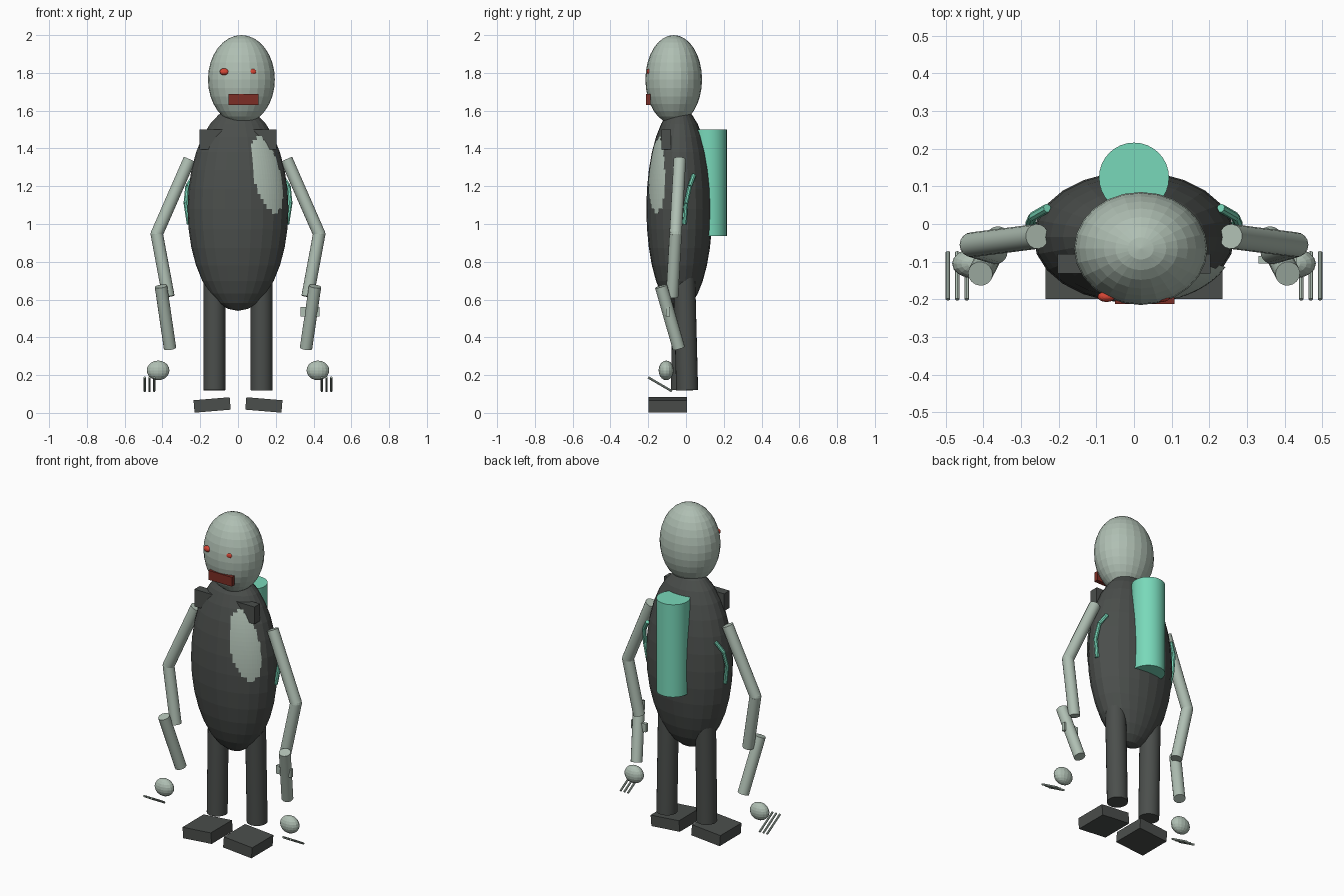
import bpy, bmesh, math
from mathutils import Vector, Matrix

cube = bpy.data.objects.get("Cube")
if cube:
    bpy.data.objects.remove(cube, do_unlink=True)


def material(name, rgb):
    m = bpy.data.materials.new(name)
    m.use_nodes = True
    m.diffuse_color = (*rgb, 1)
    m.node_tree.nodes["Principled BSDF"].inputs["Base Color"].default_value = (*rgb, 1)
    return m


SKIN = material("pale grey green", (0.43, 0.52, 0.45))
SUIT = material("charcoal", (0.07, 0.077, 0.072))
TEAL = material("teal", (0.19, 0.69, 0.49))
RED = material("red", (0.65, 0.06, 0.035))
MOUTH = material("dark red", (0.2, 0.027, 0.018))


def finish(name, bm, mat, smooth=False):
    mesh = bpy.data.meshes.new(name)
    bm.to_mesh(mesh)
    bm.free()
    mesh.materials.append(mat)
    obj = bpy.data.objects.new(name, mesh)
    bpy.context.collection.objects.link(obj)
    if smooth:
        bpy.ops.object.select_all(action="DESELECT")
        obj.select_set(True)
        bpy.context.view_layer.objects.active = obj
        bpy.ops.object.shade_smooth_by_angle(angle=math.radians(35))
    return obj


def ellipsoid_mesh(center, radii, u=24, v=16):
    bm = bmesh.new()
    mat = Matrix.Translation(center) @ Matrix.Diagonal((*radii, 1))
    bmesh.ops.create_uvsphere(bm, u_segments=u, v_segments=v, radius=1, matrix=mat)
    return bm


def ellipsoid(name, center, radii, mat, u=24, v=16):
    return finish(name, ellipsoid_mesh(center, radii, u, v), mat)


def box(name, center, size, mat, roll=0):
    bm = bmesh.new()
    m = Matrix.Translation(center) @ Matrix.Rotation(roll, 4, "Y") @ Matrix.Diagonal((*size, 1))
    bmesh.ops.create_cube(bm, size=1, matrix=m)
    return finish(name, bm, mat)


def tube(name, a, b, r, mat, sides=16):
    a, b = Vector(a), Vector(b)
    turn = (b - a).to_track_quat("Z", "Y").to_matrix().to_4x4()
    bm = bmesh.new()
    bmesh.ops.create_cone(bm, cap_ends=True, segments=sides, radius1=r, radius2=r,
                          depth=(b - a).length,
                          matrix=Matrix.Translation((a + b) / 2) @ turn)
    return finish(name, bm, mat, smooth=True)


# Torso and head
BODY, BODY_R = (0, -0.035, 1.08), (0.267, 0.175, 0.54)
ellipsoid("torso", BODY, BODY_R, SUIT)
ellipsoid("head", (0.018, -0.065, 1.765), (0.177, 0.15, 0.235), SKIN)

# Face
for side, x in (("right", -0.073), ("left", 0.073)):
    ellipsoid(side + "_eye", (x, -0.193, 1.806), (0.024, 0.014, 0.018), RED, 16, 8)
box("mouth", (0.029, -0.2, 1.659), (0.158, 0.026, 0.057), MOUTH)

# Chest patch: tilted oval taken from a slightly larger torso shell
bm = ellipsoid_mesh(BODY, [r + 0.005 for r in BODY_R], 96, 64)
tilt = math.radians(14)


def outside(face):
    c = face.calc_center_median()
    dx, dz = c.x - 0.155, c.z - 1.26
    across = dx * math.cos(tilt) + dz * math.sin(tilt)
    along = dz * math.cos(tilt) - dx * math.sin(tilt)
    return c.y > BODY[1] or (across / 0.072) ** 2 + (along / 0.205) ** 2 > 1


bmesh.ops.delete(bm, geom=[f for f in bm.faces if outside(f)], context="FACES")
finish("chest_patch", bm, SKIN)

# Collar bar and back tank
box("collar_bar", (0, -0.105, 1.448), (0.405, 0.052, 0.105), SUIT)
tube("back_tank", (0, 0.123, 0.936), (0, 0.123, 1.5), 0.093, TEAL, 32)

# Paired limbs
for side, s in (("right", -1), ("left", 1)):
    def at(x, y, z):
        return (s * x, y, z)

    shoulder, elbow, wrist = at(0.257, -0.033, 1.342), at(0.43, -0.055, 0.947), at(0.368, -0.074, 0.615)
    tube(side + "_upper_arm", shoulder, elbow, 0.033, SKIN)
    tube(side + "_forearm", elbow, wrist, 0.033, SKIN)
    ellipsoid(side + "_elbow", elbow, (0.033, 0.033, 0.033), SKIN, 16, 8)
    tube(side + "_lower_forearm", at(0.408, -0.132, 0.67), at(0.36, -0.038, 0.342), 0.033, SKIN)
    ellipsoid(side + "_hand", at(0.423, -0.105, 0.225), (0.06, 0.04, 0.052), SKIN, 16, 10)
    for i in range(3):
        x = 0.444 + 0.025 * i
        tube(f"{side}_finger_{i + 1}", at(x, -0.2, 0.188), at(x, -0.075, 0.115), 0.006, SKIN, 8)

    # Side straps hugging the torso
    path = [at(0.23, 0.042, 1.26), at(0.268, 0.02, 1.2), at(0.277, 0.0, 1.11), at(0.26, -0.008, 1.0)]
    for i in range(3):
        tube(f"{side}_strap_{i + 1}", path[i], path[i + 1], 0.012, TEAL, 8)

    # Legs and outward-rolled feet
    tube(side + "_leg", at(0.125, -0.01, 0.74), at(0.125, -0.008 + s * 0.014, 0.12), 0.058, SUIT, 24)
    box(side + "_foot", at(0.137, -0.097, 0.042), (0.192, 0.204, 0.066), SUIT, s * math.radians(4.8))

# Wrist device on the left arm only
box("wrist_device", (0.381, -0.095, 0.535), (0.1, 0.02, 0.05), SKIN)
